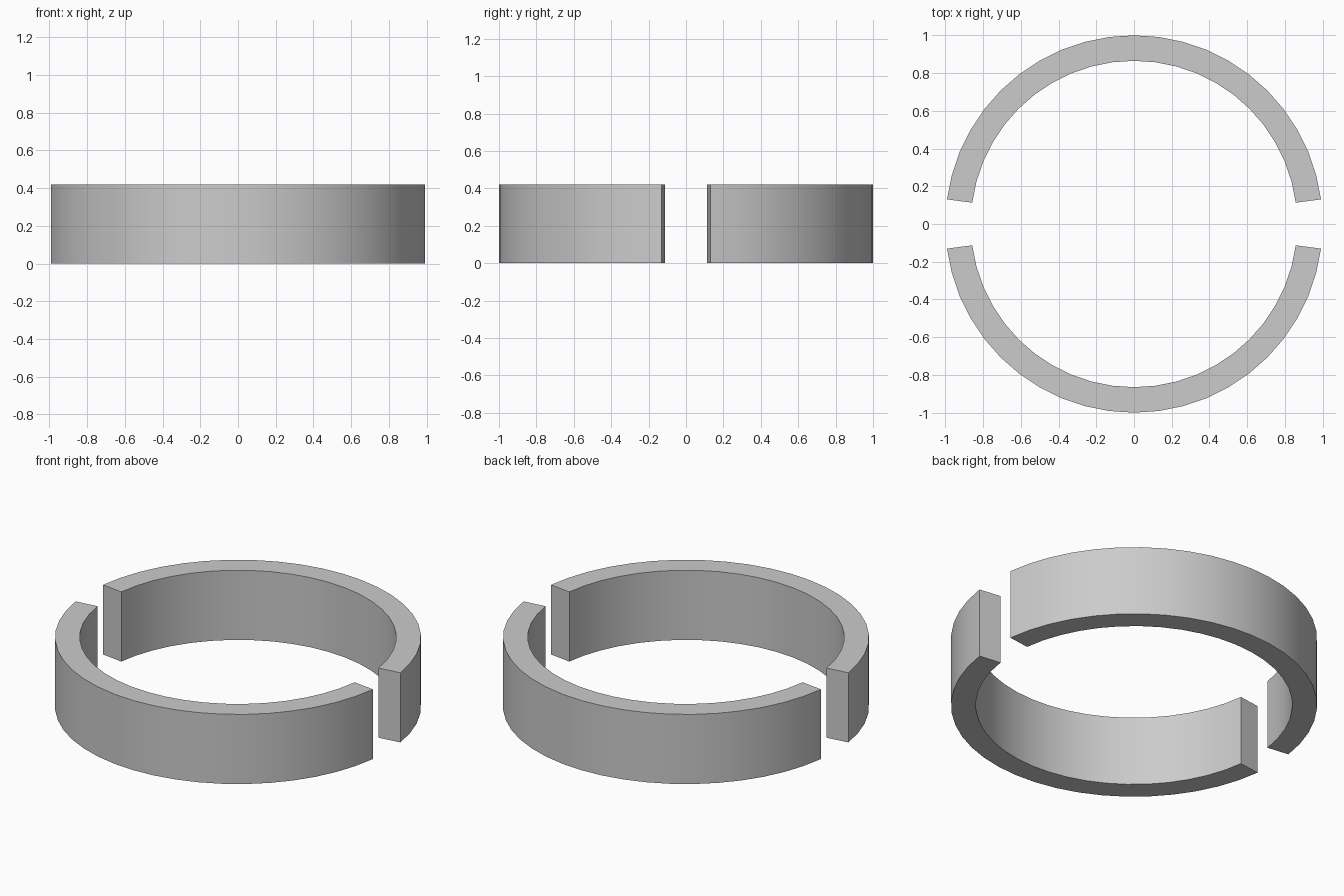
import bpy, bmesh, math

if "Cube" in bpy.data.objects:
    bpy.data.objects.remove(bpy.data.objects["Cube"])

OUTER, INNER, HEIGHT = 1.0, 0.865, 0.42
STEP = math.radians(7.5)
SEGMENTS = 22


def half_ring(name, start):
    # Sweep a rectangular section around z, leaving a gap at each end
    section = [(INNER, 0), (OUTER, 0), (OUTER, HEIGHT), (INNER, HEIGHT)]
    bm = bmesh.new()
    rings = []
    for i in range(SEGMENTS + 1):
        a = start + STEP * (i + 1)
        rings.append([bm.verts.new((r * math.cos(a), r * math.sin(a), z))
                      for r, z in section])
    for a, b in zip(rings, rings[1:]):
        for k in range(4):
            n = (k + 1) % 4
            bm.faces.new((a[k], a[n], b[n], b[k]))
    # Flat end caps
    bm.faces.new(rings[0])
    bm.faces.new(rings[-1])
    bmesh.ops.recalc_face_normals(bm, faces=bm.faces)
    mesh = bpy.data.meshes.new(name)
    bm.to_mesh(mesh)
    bm.free()
    obj = bpy.data.objects.new(name, mesh)
    bpy.context.collection.objects.link(obj)
    # Smooth curved walls, sharp edges
    bpy.ops.object.select_all(action='DESELECT')
    obj.select_set(True)
    bpy.context.view_layer.objects.active = obj
    bpy.ops.object.shade_smooth_by_angle(angle=math.radians(30))


half_ring("back_half_ring", 0)
half_ring("front_half_ring", math.pi)
